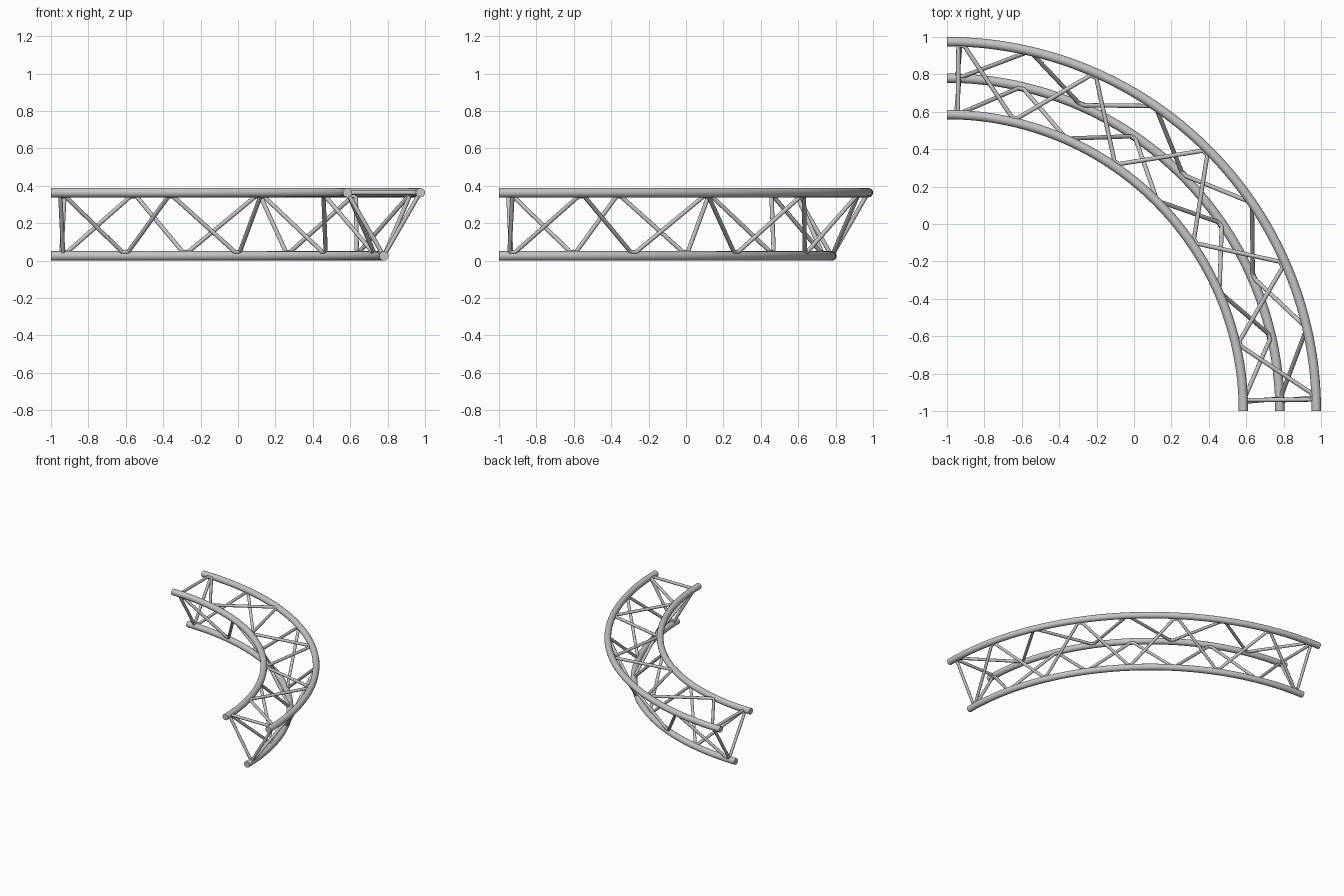
import bpy
import math
from mathutils import Vector

cube = bpy.data.objects.get("Cube")
if cube:
    bpy.data.objects.remove(cube, do_unlink=True)

metal = bpy.data.materials.new("brushed_grey_metal")
metal.use_nodes = True
colour = (0.56, 0.56, 0.56, 1)
metal.diffuse_color = colour
metal.node_tree.nodes["Principled BSDF"].inputs["Base Color"].default_value = colour

# Chords as (arc radius, height); the arc centre is the corner (-1, -1)
OUTER, INNER, LOWER = (1.975, 0.363), (1.585, 0.363), (1.78, 0.025)
TUBE, BAR = 0.025, 0.0115
FIRST, BAYS, FLAT = 2.3, 8, 0.5          # degrees, count, half width of a bend
STEP = (90 - 2 * FIRST) / BAYS


def on_arc(chord, degrees):
    a = math.radians(degrees)
    return Vector((-1 + chord[0] * math.sin(a), -1 + chord[0] * math.cos(a), chord[1]))


def pipe(name, points, radius, resolution):
    curve = bpy.data.curves.new(name, "CURVE")
    curve.dimensions = "3D"
    curve.bevel_depth = radius
    curve.bevel_resolution = resolution
    curve.use_fill_caps = True
    spline = curve.splines.new("POLY")
    spline.points.add(len(points) - 1)
    for target, p in zip(spline.points, points):
        target.co = (*p, 1)
    obj = bpy.data.objects.new(name, curve)
    bpy.context.collection.objects.link(obj)
    bpy.ops.object.select_all(action="DESELECT")
    obj.select_set(True)
    bpy.context.view_layer.objects.active = obj
    bpy.ops.object.convert(target="MESH")
    obj = bpy.context.view_layer.objects.active
    obj.data.materials.clear()
    obj.data.materials.append(metal)
    bpy.ops.object.shade_smooth_by_angle(angle=math.radians(40))


def lacing(name, start, other):
    """One bent bar zigzagging between two chords, closed by a strut at each end."""
    def node(chord, mate, degrees):
        p = on_arc(chord, degrees)
        return p + (on_arc(mate, degrees) - p).normalized() * TUBE * 0.95

    pair = (start, other)
    corners = [node(other, start, FIRST - 0.2)]
    for i in range(BAYS + 1):
        chord, mate = pair[i % 2], pair[(i + 1) % 2]
        angle = FIRST + i * STEP
        corners += [node(chord, mate, angle - FLAT), node(chord, mate, angle + FLAT)]
    corners.append(node(other, start, 90 - FIRST + 0.2))

    # Extra points beside the bends keep the long bars at full thickness
    path = []
    for a, b in zip(corners, corners[1:]):
        path.append(a)
        if (b - a).length > 0.1:
            d = (b - a).normalized() * 0.02
            path += [a + d, b - d]
    path.append(corners[-1])
    pipe(name, path, BAR, 4)


# Main curved tubes
for name, chord in (("outer_chord", OUTER), ("inner_chord", INNER), ("lower_chord", LOWER)):
    pipe(name, [on_arc(chord, i * 1.5) for i in range(61)], TUBE, 6)

# Bracing on the three sides of the truss
lacing("top_lacing", OUTER, INNER)
lacing("outer_side_lacing", LOWER, OUTER)
lacing("inner_side_lacing", INNER, LOWER)
